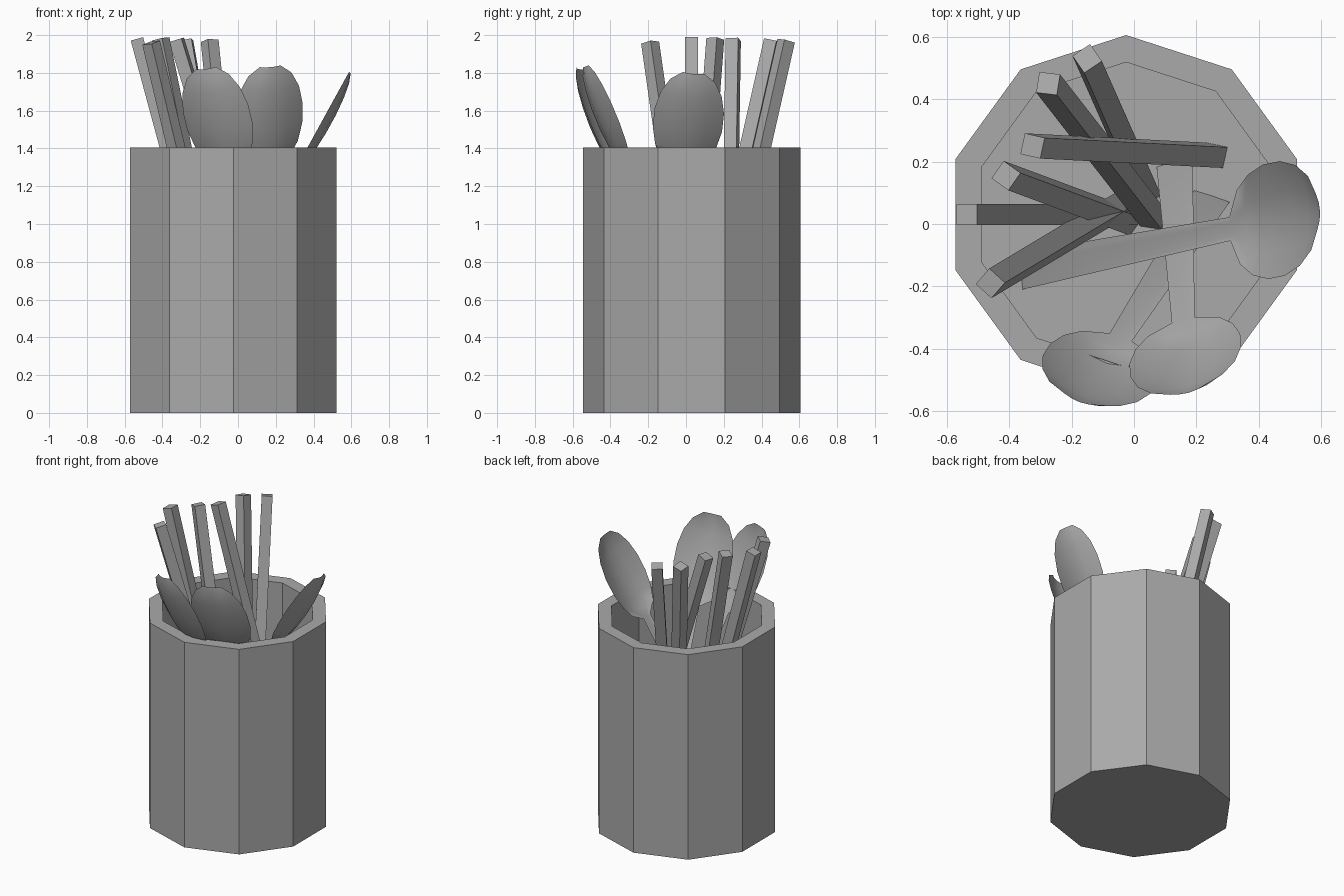
import bpy, bmesh, math
from mathutils import Vector, Matrix

if "Cube" in bpy.data.objects:
    bpy.data.objects.remove(bpy.data.objects["Cube"], do_unlink=True)

grey = bpy.data.materials.new("plain grey")
grey.use_nodes = True
grey.diffuse_color = (0.4, 0.4, 0.4, 1)
grey.node_tree.nodes["Principled BSDF"].inputs["Base Color"].default_value = (0.4, 0.4, 0.4, 1)


def finish(bm, name, matrix, smooth=False):
    bmesh.ops.recalc_face_normals(bm, faces=bm.faces[:])
    bm.transform(matrix)
    mesh = bpy.data.meshes.new(name)
    bm.to_mesh(mesh)
    bm.free()
    mesh.materials.append(grey)
    obj = bpy.data.objects.new(name, mesh)
    bpy.context.collection.objects.link(obj)
    if smooth:
        bpy.ops.object.select_all(action="DESELECT")
        obj.select_set(True)
        bpy.context.view_layer.objects.active = obj
        bpy.ops.object.shade_smooth_by_angle(angle=math.radians(40))
    return obj


def frame(base, tip, degrees):
    """Place local z along base-tip, local x near the given plan direction."""
    base, tip = Vector(base), Vector(tip)
    axis = (tip - base).normalized()
    a = math.radians(degrees)
    side = Vector((math.cos(a), math.sin(a), 0))
    side = (side - axis * side.dot(axis)).normalized()
    up = axis.cross(side)
    if up.z < 0:
        side, up = -side, -up
    m = Matrix((side, up, axis)).transposed().to_4x4()
    return Matrix.Translation(base) @ m, (tip - base).length


# Ten-sided pot with a thick wall and floor
HEIGHT, FLOOR = 1.405, 0.08
bm = bmesh.new()
bmesh.ops.create_cone(bm, cap_ends=True, segments=10, radius1=0.575, radius2=0.575,
                      depth=HEIGHT, matrix=Matrix.Translation((0, 0, HEIGHT / 2))
                      @ Matrix.Rotation(math.radians(36), 4, "Z"))
top = max(bm.faces, key=lambda f: f.calc_center_median().z)
bmesh.ops.inset_individual(bm, faces=[top], thickness=0.087)
bmesh.ops.inset_individual(bm, faces=[top], thickness=0, depth=FLOOR - HEIGHT)
finish(bm, "pot", Matrix.Translation((-0.025, 0.03, 0)))

# Square sticks: foot, top, plan direction of one side
STICKS = [
    ((-0.02, 0.03), (-0.535, 0.03, 1.98), 90),
    ((-0.02, 0.01), (-0.41, 0.155, 1.98), -35),
    ((0.26, 0.22), (-0.325, 0.25, 1.975), -12),
    ((0.06, 0.02), (-0.275, 0.45, 1.97), -9),
    ((0.04, 0.10), (-0.15, 0.53, 1.97), -56),
    ((-0.01, 0.08), (-0.46, -0.19, 1.96), -41),
]
for i, (foot, tip, turn) in enumerate(STICKS):
    m, length = frame((*foot, 0.07), tip, turn)
    bm = bmesh.new()
    bmesh.ops.create_cube(bm, size=1)
    bm.transform(Matrix.Translation((0, 0, length / 2)) @ Matrix.Diagonal((0.068, 0.068, length, 1)))
    finish(bm, f"stick_{i + 1}", m)

# Spoons: flat tapering handle running into a dished oval bowl
BOWL, WIDE, DISH, COLUMNS = 0.58, 0.187, 0.05, (-1, -0.5, 0, 0.5, 1)


def spoon(name, foot, tip, turn):
    m, length = frame((*foot, 0.08), tip, turn)
    rows = [(0, 0.06, 0), (length - BOWL, 0.038, 0)]
    for k in range(1, 8):
        a = math.pi * (0.08 + 0.84 * k / 7)
        t = (1 - math.cos(a)) / (1 - math.cos(math.pi * 0.92))
        rows.append((length - BOWL * (1 - t), WIDE * math.sin(a) ** 0.85, DISH * math.sin(a)))
    bm = bmesh.new()
    grid = [[bm.verts.new((c * w, -d * (1 - c * c), v)) for c in COLUMNS] for v, w, d in rows]
    for lower, upper in zip(grid, grid[1:]):
        for j in range(len(COLUMNS) - 1):
            bm.faces.new((lower[j], lower[j + 1], upper[j + 1], upper[j]))
    bmesh.ops.solidify(bm, geom=bm.faces[:], thickness=0.025)
    finish(bm, name, m, smooth=True)


spoon("spoon_left", (-0.36, -0.15), (0.585, 0.04, 1.80), 90)
spoon("spoon_front_right", (0.25, 0.09), (-0.17, -0.56, 1.825), -17)
spoon("spoon_front_left", (0.13, 0.20), (0.17, -0.53, 1.835), 17)
